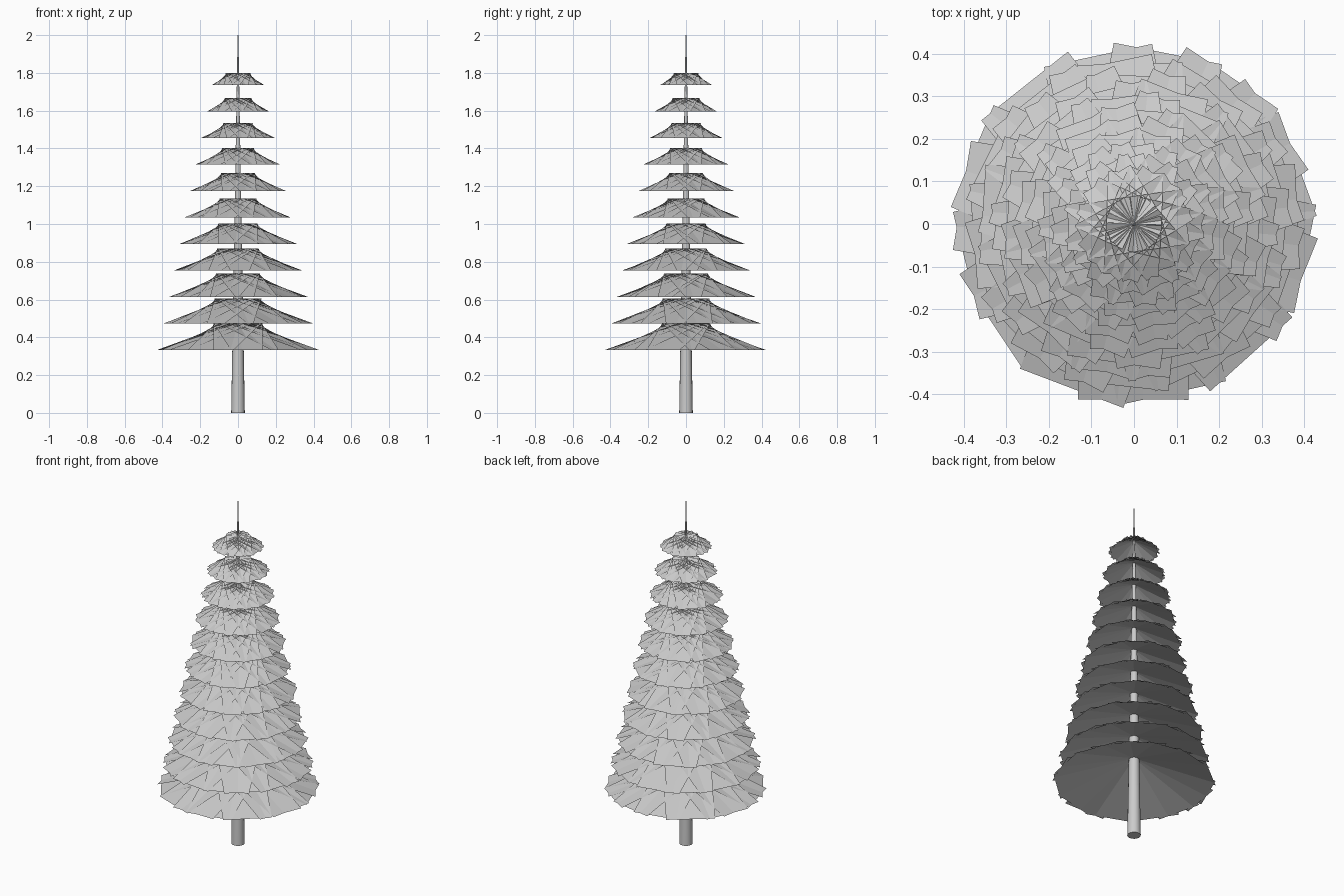
import bpy, bmesh, math, random

if "Cube" in bpy.data.objects:
    bpy.data.objects.remove(bpy.data.objects["Cube"])

random.seed(4)
TIERS, CARDS = 11, 16


def material(name, color):
    m = bpy.data.materials.new(name)
    m.diffuse_color = (*color, 1)
    m.use_nodes = True
    m.node_tree.nodes["Principled BSDF"].inputs["Base Color"].default_value = m.diffuse_color
    return m


grey = material("plain grey", (0.6, 0.6, 0.6))


def add_object(name, bm):
    mesh = bpy.data.meshes.new(name)
    bm.to_mesh(mesh)
    bm.free()
    mesh.materials.append(grey)
    ob = bpy.data.objects.new(name, mesh)
    bpy.context.collection.objects.link(ob)
    return ob


# Trunk: one long taper running up to the bare tip
bm = bmesh.new()
bmesh.ops.create_cone(bm, cap_ends=True, segments=16, radius1=0.036, radius2=0.002, depth=2)
bmesh.ops.translate(bm, verts=bm.verts, vec=(0, 0, 1))
trunk = add_object("trunk", bm)
bpy.context.view_layer.objects.active = trunk
trunk.select_set(True)
bpy.ops.object.shade_smooth_by_angle()

# Branch tiers: flat rectangular cards hinged on the trunk axis, sloping outward
for i in range(TIERS):
    t = i / (TIERS - 1)
    top, bottom = 0.472 + 1.328 * t, 0.332 + 1.403 * t
    radius = 0.435 - 0.295 * t
    half = 0.13 - 0.065 * t
    reach = math.sqrt(radius ** 2 - half ** 2)
    start = random.uniform(0, math.tau)
    bm = bmesh.new()
    for k in range(CARDS):
        a = start + (k + random.uniform(-0.35, 0.35)) * math.tau / CARDS
        c, s = math.cos(a), math.sin(a)
        r = reach * random.uniform(0.975, 1.0)
        corners = [(0, -half, top), (r, -half, bottom), (r, half, bottom), (0, half, top)]
        bm.faces.new([bm.verts.new((x * c - y * s, x * s + y * c, z)) for x, y, z in corners])
    add_object(f"branch_tier_{i + 1}", bm)
